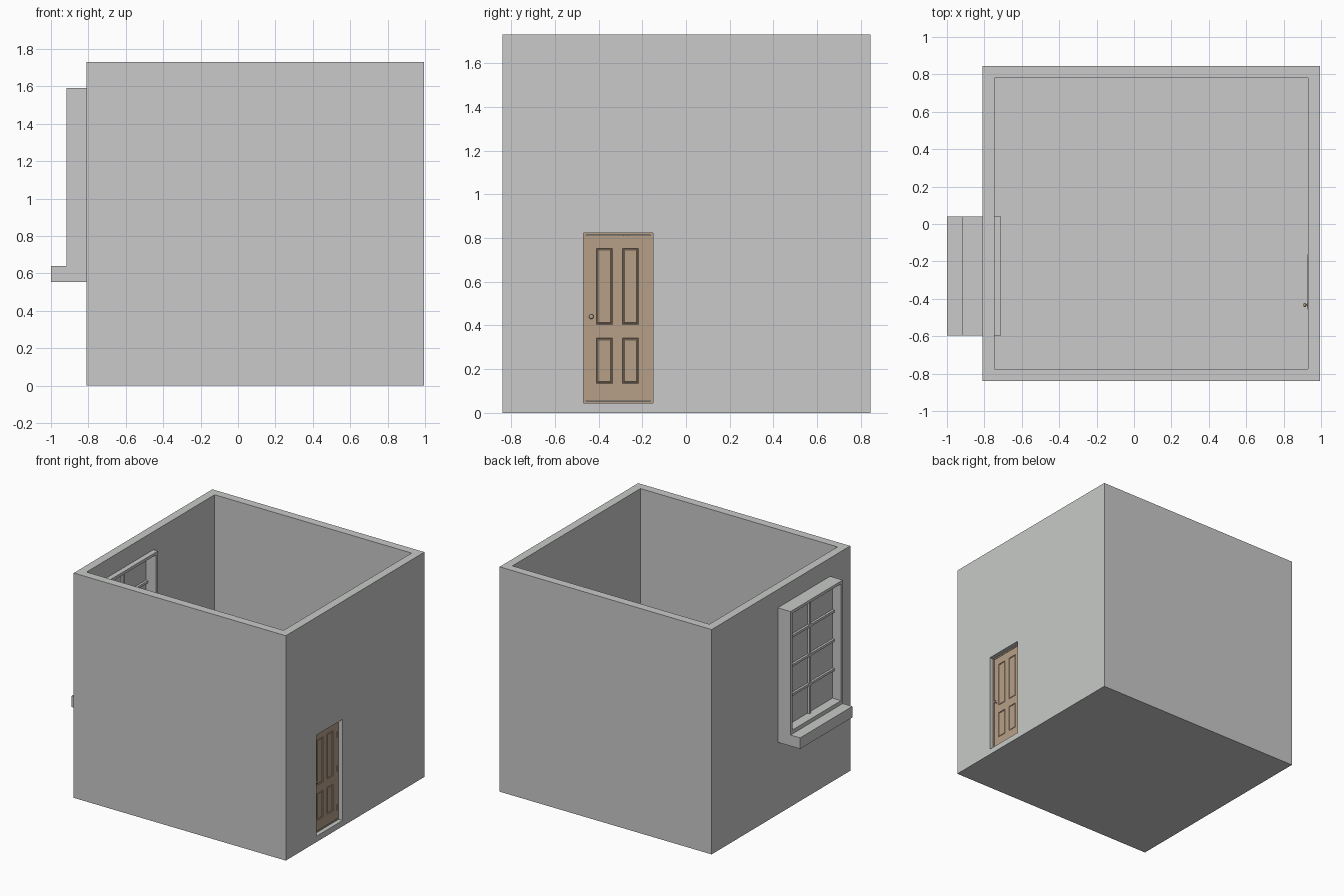
import bpy, bmesh, math
from mathutils import Vector, Matrix

if "Cube" in bpy.data.objects:
    bpy.data.objects.remove(bpy.data.objects["Cube"])


def material(name, rgb):
    m = bpy.data.materials.new(name)
    m.diffuse_color = (*rgb, 1)
    m.use_nodes = True
    m.node_tree.nodes["Principled BSDF"].inputs["Base Color"].default_value = m.diffuse_color
    return m


GREY = material("wall_grey", (0.578, 0.591, 0.578))
TAN = material("door_tan", (0.47, 0.35, 0.25))


def finish(name, bm, mat):
    bmesh.ops.recalc_face_normals(bm, faces=bm.faces)
    me = bpy.data.meshes.new(name)
    bm.to_mesh(me)
    bm.free()
    me.materials.append(mat)
    ob = bpy.data.objects.new(name, me)
    bpy.context.collection.objects.link(ob)
    return ob


def cube(bm, x, y, z):
    lo, hi = Vector((x[0], y[0], z[0])), Vector((x[1], y[1], z[1]))
    mat = Matrix.Translation((lo + hi) / 2) @ Matrix.Diagonal((*(hi - lo), 1))
    bmesh.ops.create_cube(bm, size=1, matrix=mat)


def boxes(name, specs, mat):
    bm = bmesh.new()
    for s in specs:
        cube(bm, *s)
    return finish(name, bm, mat)


def cut(ob, *spec):
    c = boxes("cutter", [spec], GREY)
    c.hide_render = True
    mod = ob.modifiers.new("cut", 'BOOLEAN')
    mod.operation, mod.object, mod.solver = 'DIFFERENCE', c, 'EXACT'
    bpy.context.view_layer.objects.active = ob
    bpy.ops.object.modifier_apply(modifier=mod.name)
    bpy.data.objects.remove(c)


# Room shell: open top, floor slab, slight lip round the inner rim
X0, X1, Y0, Y1, H = -0.81, 0.995, -0.84, 0.845, 1.73
DY, DZ = (-0.468, -0.152), (0.045, 0.823)      # door opening
WY, WZ = (-0.595, 0.04), (0.555, 1.59)         # window opening
room = boxes("room_walls", [((X0, X1), (Y0, Y1), (0, H))], GREY)
cut(room, (-0.746, 0.931), (-0.776, 0.781), (0.045, 2))
cut(room, (-0.748, 0.933), (-0.778, 0.783), (0.044, 1.68))
cut(room, (0.9, 1.1), DY, DZ)
cut(room, (-0.9, -0.7), WY, WZ)

# Window frame passing through the wall
FX, t = (-0.918, -0.71), 0.022
boxes("window_frame", [
    (FX, (WY[0], WY[0] + t), WZ),
    (FX, (WY[1] - t, WY[1]), WZ),
    (FX, (WY[0] + t, WY[1] - t), (WZ[1] - t, WZ[1])),
    (FX, (WY[0] + t, WY[1] - t), (WZ[0], 0.67)),
], GREY)
boxes("window_sill", [((-1.0, -0.918), WY, (0.555, 0.64)),], GREY)

# Opaque panes with glazing bars on both sides: two columns, four rows
py, pz = (WY[0] + t, WY[1] - t), (0.67, WZ[1] - t)
boxes("window_panes", [((-0.845, -0.795), py, pz)], GREY)
bx, b = (-0.862, -0.778), 0.009
ym = sum(py) / 2
bars = [(bx, (ym - b, ym + b), pz)]
for i in range(1, 4):
    z = pz[0] + (pz[1] - pz[0]) * i / 4
    bars += [(bx, (py[0], ym - b), (z - b, z + b)),
             (bx, (ym + b, py[1]), (z - b, z + b))]
boxes("window_bars", bars, GREY)

# Door frame
f, DX = 0.01, (0.93, 0.962)
boxes("door_frame", [
    (DX, (DY[0], DY[0] + f), DZ),
    (DX, (DY[1] - f, DY[1]), DZ),
    (DX, (DY[0] + f, DY[1] - f), (DZ[0], DZ[0] + f)),
    (DX, (DY[0] + f, DY[1] - f), (DZ[1] - f, DZ[1])),
], TAN)

# Door leaf: slab sliced along the panel edges, panels inset on both faces
ys = (-0.41, -0.337, -0.29, -0.217)
zs = (0.135, 0.342, 0.405, 0.753)
bm = bmesh.new()
cube(bm, (0.927, 0.96), (DY[0] + f + 0.001, DY[1] - f - 0.001),
     (DZ[0] + f + 0.001, DZ[1] - f - 0.001))
for axis, values in (((0, 1, 0), ys), ((0, 0, 1), zs)):
    for v in values:
        bmesh.ops.bisect_plane(bm, geom=bm.verts[:] + bm.edges[:] + bm.faces[:],
                               plane_co=Vector(axis) * v, plane_no=axis)
bmesh.ops.recalc_face_normals(bm, faces=bm.faces)


def is_panel(face):
    c = face.calc_center_median()
    return (abs(face.normal.x) > 0.9
            and (ys[0] < c.y < ys[1] or ys[2] < c.y < ys[3])
            and (zs[0] < c.z < zs[1] or zs[2] < c.z < zs[3]))


panels = [fc for fc in bm.faces if is_panel(fc)]
for thick, depth in ((0.004, -0.005), (0.003, 0), (0.005, 0.003)):
    bmesh.ops.inset_individual(bm, faces=panels, thickness=thick, depth=depth)
finish("door_leaf", bm, TAN)

# Door knobs on both sides
bm = bmesh.new()
turn = Matrix.Rotation(math.pi / 2, 4, 'Y')
for x, s in ((0.96, 1), (0.927, -1)):
    for r, length in ((0.009, 0.003), (0.004, 0.012)):
        bmesh.ops.create_cone(bm, cap_ends=True, segments=16, radius1=r, radius2=r,
                              depth=length,
                              matrix=Matrix.Translation((x + s * length / 2, -0.433, 0.44)) @ turn)
    bmesh.ops.create_uvsphere(bm, u_segments=16, v_segments=10, radius=0.011,
                              matrix=Matrix.Translation((x + s * 0.014, -0.433, 0.44))
                              @ Matrix.Diagonal((0.65, 1, 1, 1)))
knob = finish("door_knobs", bm, TAN)
bpy.ops.object.select_all(action='DESELECT')
knob.select_set(True)
bpy.context.view_layer.objects.active = knob
bpy.ops.object.shade_smooth_by_angle()

# Hinges
boxes("door_hinges", [((0.958, 0.965), (-0.166, -0.158), (z, z + 0.045))
                      for z in (0.12, 0.42, 0.68)], TAN)
